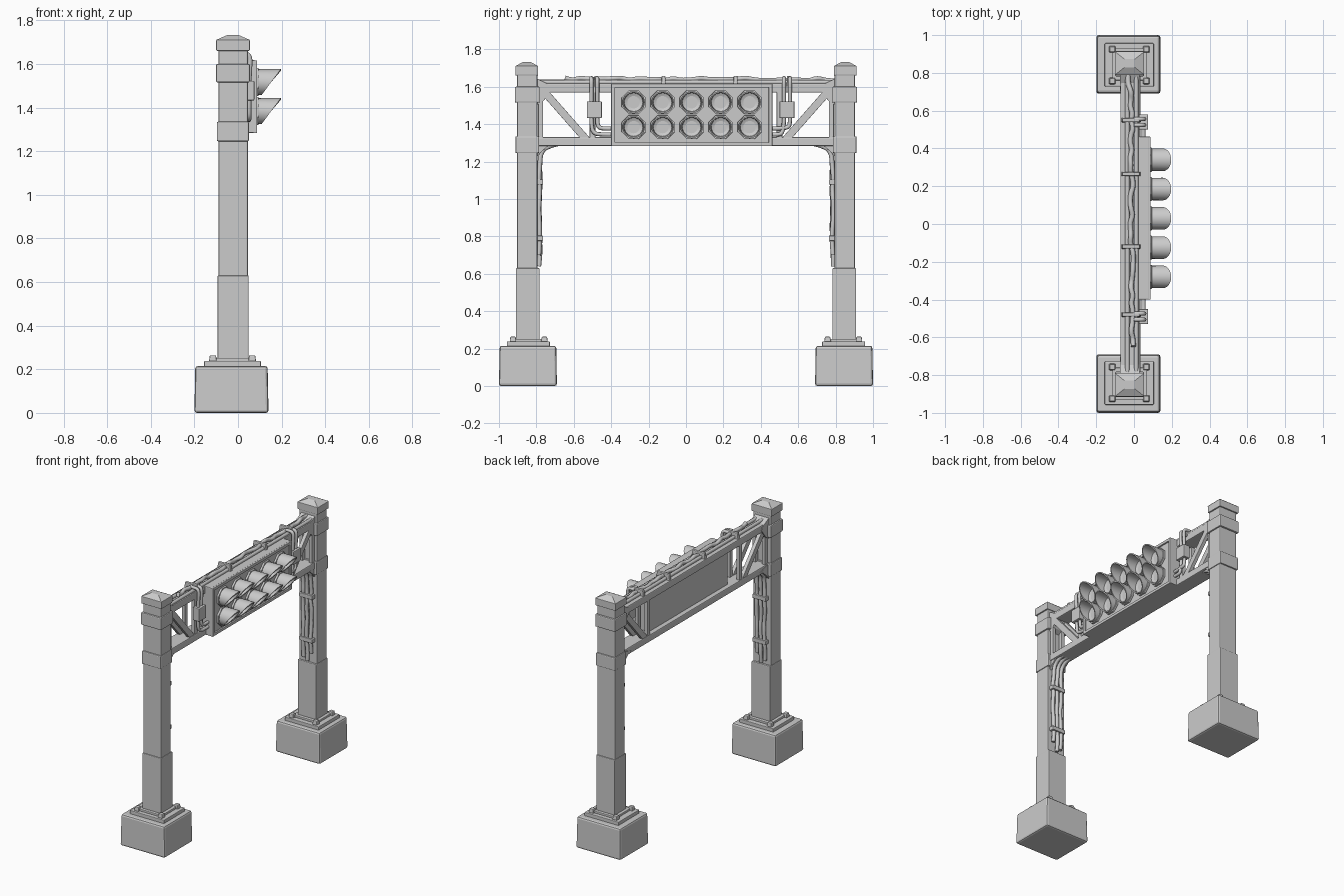
import bpy, bmesh, math, random
from mathutils import Vector

if "Cube" in bpy.data.objects:
    bpy.data.objects.remove(bpy.data.objects["Cube"])

random.seed(4)
grey = bpy.data.materials.new("light_grey")
grey.diffuse_color = (0.6, 0.6, 0.6, 1)
grey.use_nodes = True
grey.node_tree.nodes["Principled BSDF"].inputs["Base Color"].default_value = grey.diffuse_color


def finish(name, bm, bevel=0.0, smooth=False):
    bmesh.ops.recalc_face_normals(bm, faces=bm.faces)
    me = bpy.data.meshes.new(name)
    bm.to_mesh(me)
    bm.free()
    me.materials.append(grey)
    ob = bpy.data.objects.new(name, me)
    bpy.context.collection.objects.link(ob)
    if bevel:
        mod = ob.modifiers.new("soft_edges", "BEVEL")
        mod.width, mod.segments = bevel, 2
    if smooth:
        bpy.ops.object.select_all(action='DESELECT')
        ob.select_set(True)
        bpy.context.view_layer.objects.active = ob
        bpy.ops.object.shade_smooth_by_angle(angle=math.radians(35))
    return ob


def box(name, x, y, z, bevel=0.004, top=1.0):
    """Box from (min, max) ranges; top scales the upper face."""
    bm = bmesh.new()
    bmesh.ops.create_cube(bm, size=1)
    mid = [(a + b) / 2 for a, b in (x, y, z)]
    size = [b - a for a, b in (x, y, z)]
    for v in bm.verts:
        k = top if v.co.z > 0 else 1
        v.co = Vector((mid[0] + v.co.x * size[0] * k, mid[1] + v.co.y * size[1] * k,
                       mid[2] + v.co.z * size[2]))
    return finish(name, bm, bevel)


def prism(name, yz, x0, x1, bevel=0.002):
    """Side profile in y, z extruded along x."""
    bm = bmesh.new()
    face = bm.faces.new([bm.verts.new((x0, y, z)) for y, z in yz])
    ext = bmesh.ops.extrude_face_region(bm, geom=[face])
    for v in ext["geom"]:
        if isinstance(v, bmesh.types.BMVert):
            v.co.x = x1
    return finish(name, bm, bevel)


def tube(name, points, r, smooth=False):
    cu = bpy.data.curves.new(name, 'CURVE')
    cu.dimensions = '3D'
    cu.bevel_depth, cu.bevel_resolution, cu.use_fill_caps = r, 2, True
    sp = cu.splines.new('NURBS' if smooth else 'POLY')
    sp.points.add(len(points) - 1)
    for p, co in zip(sp.points, points):
        p.co = (*co, 1)
    if smooth:
        sp.use_endpoint_u, sp.order_u, sp.resolution_u = True, 3, 4
    cu.materials.append(grey)
    ob = bpy.data.objects.new(name, cu)
    bpy.context.collection.objects.link(ob)


def lamp(y, z):
    """Octagonal rim, dished lens and a slant-cut hood."""
    bm = bmesh.new()
    n = 24
    rings = []
    # radius, x at the top, x at the bottom
    for r, xt, xb in ((0.059, 0.08, 0.08), (0.060, 0.197, 0.108),
                      (0.052, 0.197, 0.108), (0.049, 0.102, 0.102), (0.025, 0.09, 0.09)):
        ring = []
        for i in range(n):
            a = 2 * math.pi * i / n
            t = (math.sin(a) + 1) / 2
            ring.append(bm.verts.new((xb + (xt - xb) * t, y + r * math.cos(a), z + r * math.sin(a))))
        rings.append(ring)
    for a, b in zip(rings, rings[1:]):
        for i in range(n):
            bm.faces.new((a[i], a[(i + 1) % n], b[(i + 1) % n], b[i]))
    bm.faces.new(rings[-1])
    bm.faces.new(rings[0][::-1])
    finish("lamp_hood", bm, smooth=True)
    oct8 = [(y + 0.069 * math.cos(math.pi * (i + .5) / 4), z + 0.069 * math.sin(math.pi * (i + .5) / 4))
            for i in range(8)]
    prism("lamp_rim", oct8, 0.08, 0.094)


PX = (-0.09, 0.045)   # post depth range
for s in (-1, 1):
    def yr(a, b):
        return tuple(sorted((s * a, s * b)))

    # Footing, base plates and anchor bolts
    box("footing", (-0.2, 0.14), yr(0.69, 1.0), (0, 0.215), 0.012, 0.975)
    box("base_plate", (-0.155, 0.105), yr(0.728, 0.957), (0.21, 0.238))
    box("post_shoe", (-0.115, 0.07), yr(0.76, 0.93), (0.235, 0.252))
    for bx in (-0.115, 0.065):
        for by in (0.757, 0.925):
            box("anchor_bolt", (bx - .018, bx + .018), yr(by - .018, by + .018), (0.235, 0.264), 0.005, 0.8)

    # Post with thicker lower sleeve, collars and pitched cap
    box("lower_post", (-0.094, 0.049), yr(0.782, 0.91), (0.24, 0.63), 0.005)
    box("upper_post", PX, yr(0.795, 0.903), (0.6, 1.7), 0.006)
    box("lower_collar", (-0.097, 0.05), yr(0.785, 0.912), (1.245, 1.335), 0.006)
    box("upper_collar", (-0.1, 0.054), yr(0.782, 0.915), (1.515, 1.6), 0.006)
    box("cap_rim", (-0.1, 0.054), yr(0.79, 0.912), (1.66, 1.711), 0.004)
    box("cap_roof", (-0.1, 0.054), yr(0.79, 0.912), (1.71, 1.732), 0.0, 0.35)

    # Gussets joining post and beams
    prism("upper_gusset", [(s * .8, 1.645), (s * .8, 1.5), (s * .765, 1.52), (s * .715, 1.585), (s * .73, 1.61)],
          -0.075, 0.03)
    prism("lower_gusset", [(s * .8, 1.33), (s * .8, 1.22), (s * .775, 1.25), (s * .735, 1.285), (s * .7, 1.3)],
          -0.075, 0.03)

    # Truss struts on both sides of the beam
    for x0 in (-0.068, 0.005):
        a, b, w = (0.755, 1.565), (0.535, 1.325), 0.018
        prism("diagonal_brace", [(s * (a[0] - w), a[1] + .015), (s * (a[0] + w), a[1] - .005),
                                 (s * (b[0] + w), b[1] - .015), (s * (b[0] - w), b[1] + .005)], x0, x0 + 0.025)
        box("end_strut", (x0, x0 + .025), yr(0.765, 0.79), (1.31, 1.58), 0.002)
        box("inner_strut", (x0, x0 + .025), yr(0.485, 0.515), (1.31, 1.58), 0.002)

    # Cables running down the inner post face
    for k, (cx, end) in enumerate(((-0.05, 0.66), (-0.022, 0.64), (0.008, 0.7))):
        pts = [(cx, s * 0.66, 1.30), (cx, s * 0.735, 1.285), (cx, s * 0.778, 1.25), (cx, s * 0.782, 1.17)]
        z = 1.12
        while z > end:
            pts.append((cx + random.uniform(-.005, .005), s * (0.784 + random.uniform(-.005, .005)), z))
            z -= 0.06
        pts.append((cx, s * 0.787, end))
        tube("post_cable", pts, 0.0125, True)
    for z in (0.79, 1.09):
        box("cable_band", (-0.072, 0.03), yr(0.764, 0.80), (z - .014, z + .014), 0.004)

    # Junction box with conduits over the top and into the panel
    jy = 0.54 if s > 0 else -0.49
    pe = 0.45 if s > 0 else -0.39
    box("junction_box", (0.025, 0.075), (jy - .04, jy + .04), (1.432, 1.522), 0.005)
    for d in (-0.016, 0.016):
        tube("drop_conduit", [(0.0, jy + d, 1.645), (0.035, jy + d, 1.648), (0.055, jy + d, 1.635),
                              (0.055, jy + d, 1.59), (0.05, jy + d, 1.51)], 0.011, True)
        lo = 1.365 + d * s * (-1 if s < 0 else 1)
        tube("panel_conduit", [(0.05, jy + d, 1.44), (0.05, jy + d, 1.40), (0.05, jy + d - s * .01, lo),
                               (0.05, jy - s * .05, lo - .005), (0.05, pe, lo - .005)], 0.011, True)

# Horizontal beams
box("top_beam", (-0.072, 0.03), (-0.8, 0.8), (1.568, 1.618), 0.006)
box("bottom_beam", (-0.072, 0.035), (-0.8, 0.8), (1.283, 1.33), 0.006)

# Signal panel between the beams, with raised front border
box("signal_panel", (-0.04, 0.078), (-0.4, 0.462), (1.283, 1.618), 0.005)
for z in (1.293, 1.606):
    box("panel_border", (0.07, 0.088), (-0.4, 0.462), (z - .01, z + .01), 0.003)
for y in (-0.39, 0.452):
    box("panel_border", (0.07, 0.088), (y - .01, y + .01), (1.283, 1.616), 0.003)

# Two rows of five lamps
for i in range(5):
    for z in (1.517, 1.384):
        lamp(-0.28 + 0.155 * i, z)

# Conduit and loose cable along the beam top, held by clamps
tube("top_conduit", [(-0.035, -0.79, 1.626), (-0.035, 0.79, 1.626)], 0.012)
tube("front_conduit", [(0.012, -0.79, 1.624), (0.012, 0.79, 1.624)], 0.012)
cable = [(-0.03, 0.8, 1.63), (-0.035, 0.75, 1.632)]
for i in range(36):
    cable.append((-0.012 + random.uniform(-.009, .009), 0.70 - i * 0.0385, 1.639 + random.uniform(-.008, .008)))
tube("top_cable", cable, 0.0135, True)
for y in (0.55, 0.265, -0.12, -0.48):
    box("cable_clamp", (-0.07, 0.038), (y - .012, y + .012), (1.6, 1.658), 0.005, 0.85)
